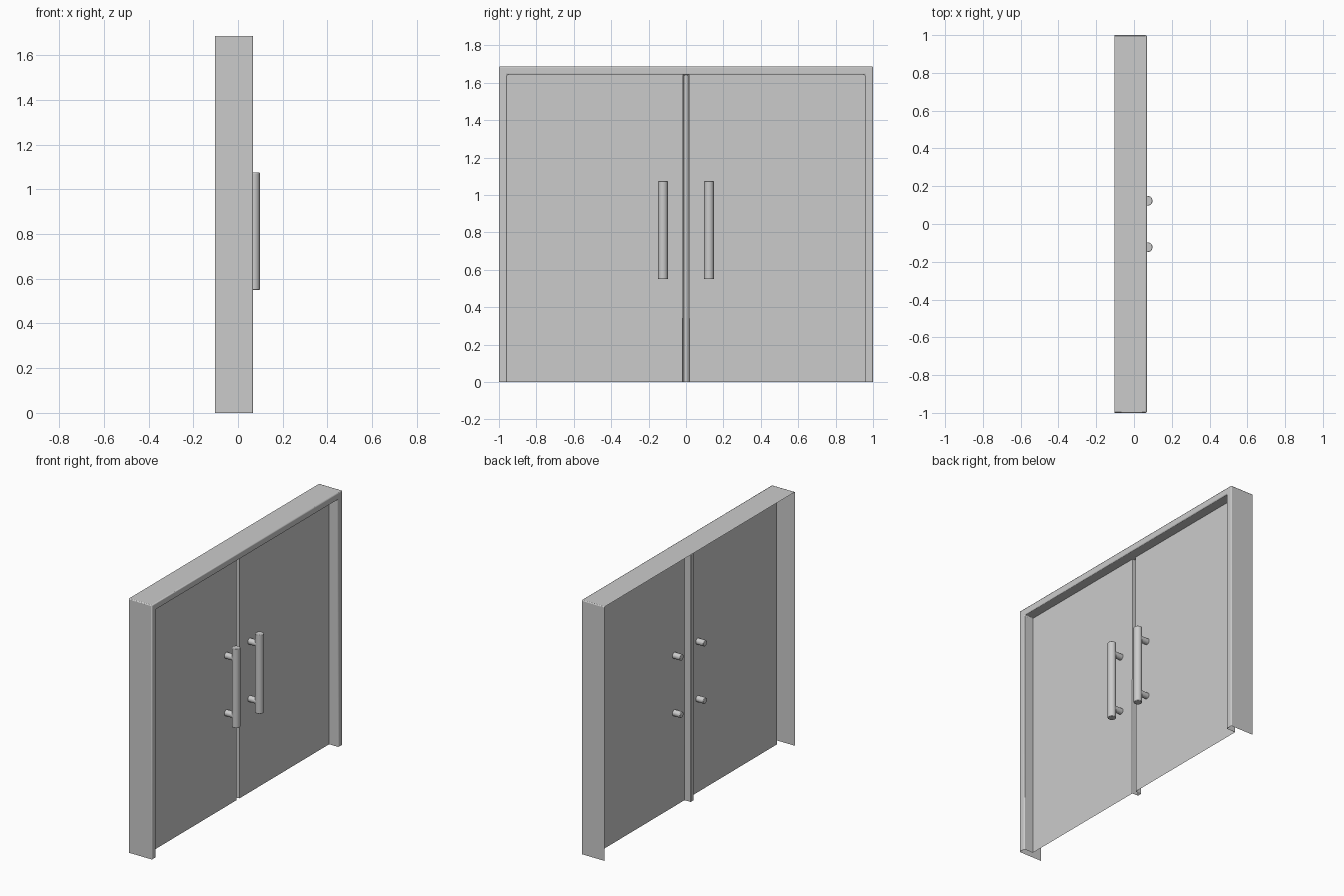
import bpy, bmesh, math
from mathutils import Matrix

if "Cube" in bpy.data.objects:
    bpy.data.objects.remove(bpy.data.objects["Cube"])

H = 1.687        # overall height
LIP = 0.044      # visible width of the frame
FRONT = 0.068    # front plane of the frame
BACK = -0.102    # rear edge of the outer sheet


def finish(name, bm, bevel, segments=2):
    bmesh.ops.recalc_face_normals(bm, faces=bm.faces)
    mesh = bpy.data.meshes.new(name)
    bm.to_mesh(mesh)
    bm.free()
    ob = bpy.data.objects.new(name, mesh)
    bpy.context.collection.objects.link(ob)
    mod = ob.modifiers.new("edge_rounding", 'BEVEL')
    mod.width, mod.segments = bevel, segments
    mod.limit_method = 'ANGLE'
    mod.angle_limit = math.radians(40)
    bpy.ops.object.select_all(action='DESELECT')
    ob.select_set(True)
    bpy.context.view_layer.objects.active = ob
    bpy.ops.object.shade_smooth_by_angle(angle=math.radians(35))
    return ob


def skin(bm, rows):
    """Join neighbouring rows of points with quads."""
    rows = [[bm.verts.new(p) for p in row] for row in rows]
    for a, b in zip(rows, rows[1:]):
        for i in range(len(a) - 1):
            bm.faces.new((a[i], a[i + 1], b[i + 1], b[i]))
    return rows


# Frame: folded sheet profile (depth, inset) swept up, across and down
bm = bmesh.new()
profile = [(BACK, 0), (FRONT, 0), (FRONT, LIP), (0, LIP)]
skin(bm, [[(x, -1 + d, 0), (x, -1 + d, H - d), (x, 1 - d, H - d), (x, 1 - d, 0)]
          for x, d in profile])
finish("door_frame", bm, 0.006)

# Door sheet with a deep groove between the two leaves
bm = bmesh.new()
W, TOP, G, DEPTH = 1 - LIP, H - LIP, 0.015, -0.045
section = [(0, -W), (0, -G), (DEPTH, -G), (DEPTH, G), (0, G), (0, W)]
rows = skin(bm, [[(x, y, z) for x, y in section] for z in (0, TOP)])
bm.faces.new(rows[1][1:5])
finish("door_leaves", bm, 0.003, 1)


# Pull handles: upright bar on two pegs passing through the leaf
def rod(name, radius, length, location, rotation=None, sides=32):
    bm = bmesh.new()
    matrix = Matrix.Translation(location)
    if rotation:
        matrix = matrix @ rotation
    bmesh.ops.create_cone(bm, cap_ends=True, segments=sides, radius1=radius,
                          radius2=radius, depth=length, matrix=matrix)
    finish(name, bm, 0.003)


along_x = Matrix.Rotation(math.pi / 2, 4, 'Y')
for side, y in (("left", -0.123), ("right", 0.123)):
    rod(side + "_handle_bar", 0.026, 0.525, (0.072, y, 0.8125))
    for level, z in (("lower", 0.622), ("upper", 1.003)):
        rod(f"{side}_{level}_handle_peg", 0.02, 0.127, (0.0085, y, z), along_x, 24)
